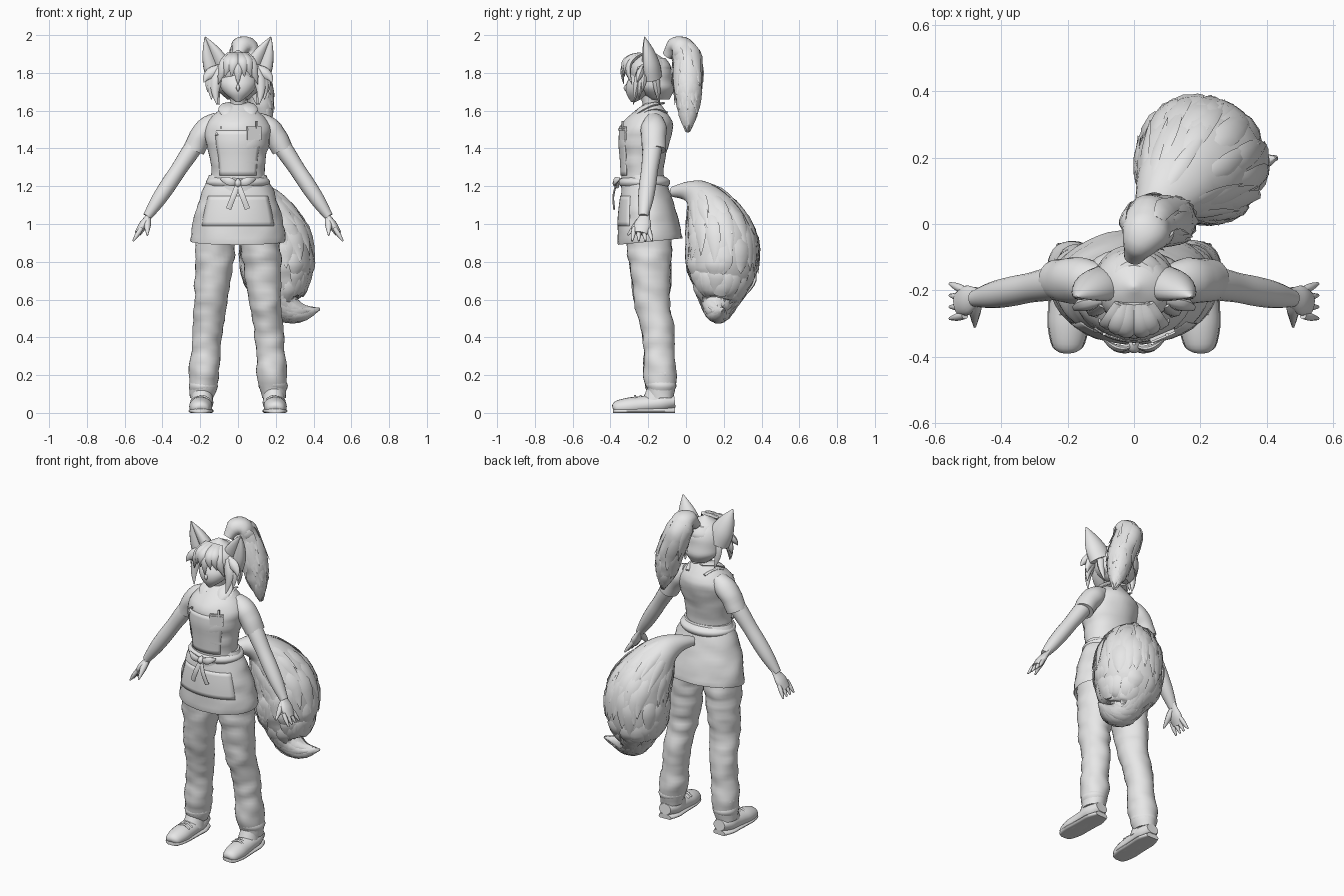
import bpy
import bmesh
import random
from math import sin, cos, pi, radians
from mathutils import Vector, noise

random.seed(4)
if "Cube" in bpy.data.objects:
    bpy.data.objects.remove(bpy.data.objects["Cube"])

grey = bpy.data.materials.new("plain grey")
grey.use_nodes = True
grey.diffuse_color = (.8, .8, .8, 1)
grey.node_tree.nodes["Principled BSDF"].inputs["Base Color"].default_value = grey.diffuse_color

ACROSS = Vector((1, 0, 0))
DEEP = Vector((0, 1, 0))


# Evenly spaced keys (x, y, z, half width, half depth) from start to end, bowed by bend
def limb(start, end, widths, flat=1, bend=(0, 0, 0)):
    last = len(widths) - 1
    keys = []
    for i, width in enumerate(widths):
        place = Vector(start).lerp(Vector(end), i / last) + Vector(bend) * sin(pi * i / last)
        keys.append((*place, width, width * flat))
    return keys


# Smooth curve through the keys
def spline(keys, steps):
    points = []
    for i, (here, there) in enumerate(zip(keys, keys[1:])):
        before, after = keys[max(i - 1, 0)], keys[min(i + 2, len(keys) - 1)]
        for step in range(steps):
            t = step / steps
            points.append([b + t * (c - a + t * (2*a - 5*b + 4*c - d + t * (3*(b - c) + d - a))) / 2
                           for a, b, c, d in zip(before, here, there, after)])
    return points + [keys[-1]]


# Elliptical ring frames along the curve, each a centre and two half axes
def frames(keys, steps=4, side=ACROSS, level=False):
    points = spline(keys, steps)
    rings, s, u = [], side, DEEP
    for i, (x, y, z, width, depth) in enumerate(points):
        if not level:
            before, after = points[max(i - 1, 0)], points[min(i + 1, len(points) - 1)]
            t = (Vector(after[:3]) - Vector(before[:3])).normalized()
            s = (s - t * s.dot(t)).normalized()
            u = t.cross(s)
        rings.append((Vector((x, y, z)), s * max(width, .001), u * max(depth, .001)))
    return rings


def at(ring, angle, scale=1):
    centre, s, u = ring
    return centre + (s * cos(angle) + u * sin(angle)) * scale


def skin(bm, rings, sides=20, shape=None, fold=0, warp=None):
    loops = []
    for ring in rings:
        loop = []
        for j in range(sides):
            angle = 2 * pi * j / sides
            p = at(ring, angle, shape(angle) if shape else 1)
            if fold:
                wave = noise.noise(Vector((p.x, p.y, p.z * 2)) * 10)
                p = ring[0].lerp(p, 1 + fold * wave)
            loop.append(bm.verts.new(warp(p) if warp else p))
        loops.append(loop)
    for low, high in zip(loops, loops[1:]):
        for j in range(sides):
            bm.faces.new((low[j - 1], low[j], high[j], high[j - 1]))
    bm.faces.new(loops[0])
    bm.faces.new(loops[-1])


def finish(name, bm, sharp=50):
    bmesh.ops.recalc_face_normals(bm, faces=bm.faces)
    mesh = bpy.data.meshes.new(name)
    bm.to_mesh(mesh)
    bm.free()
    mesh.materials.append(grey)
    mesh.shade_smooth()
    mesh.set_sharp_from_angle(angle=radians(sharp))
    ob = bpy.data.objects.new(name, mesh)
    bpy.context.collection.objects.link(ob)
    return ob


def tube(name, *paths, steps=4, side=ACROSS, level=False, **options):
    bm = bmesh.new()
    for keys in paths:
        skin(bm, frames(keys, steps, side, level), **options)
    finish(name, bm)


def pair(name, *paths, **options):
    for label, sign in (("left_", 1), ("right_", -1)):
        tube(label + name, *[[(x * sign, *rest) for x, *rest in keys] for keys in paths], **options)


# Curved panel lying over the front of a lofted body
def panel(name, rings, reach, scale):
    bm = bmesh.new()
    columns = range(-6, 7)
    rows = [[bm.verts.new(at(ring, reach * j / 6 - pi / 2, scale)) for j in columns] for ring in rings]
    for low, high in zip(rows, rows[1:]):
        for j in range(len(columns) - 1):
            bm.faces.new((low[j], low[j + 1], high[j + 1], high[j]))
    solid = finish(name, bm).modifiers.new("thickness", "SOLIDIFY")
    solid.thickness = .004


def box(name, place, size, turn=0):
    bm = bmesh.new()
    bmesh.ops.create_cube(bm, size=1)
    ob = finish(name, bm)
    ob.location, ob.scale, ob.rotation_euler.z = place, size, turn


# Scattered pointed tufts that follow the surface of a lofted body
def tufts(name, rings, first, count, length, width, lift):
    bm = bmesh.new()
    for i in range(first, len(rings) - 4):
        for j in range(count):
            if random.random() < .6:
                continue
            angle = 2 * pi * (j + random.random()) / count
            size = width * rings[i][1].length
            keys = []
            for k, (scale, share) in enumerate(((.93, .6), (1, 1), (1.01, .7), (lift, .02))):
                ring = rings[min(i + length * k // 3, len(rings) - 1)]
                keys.append((*at(ring, angle, scale), share * size, share * size / 4))
            outward = at(rings[i], angle) - rings[i][0]
            along = rings[i + 1][0] - rings[i][0]
            skin(bm, frames(keys, 2, along.cross(outward).normalized()), sides=6)
    finish(name, bm)


# Shirt, neck and collar
torso = limb((0, -.23, 1.16), (0, -.18, 1.64), (.14, .14, .15, .17, .16, .05), .8, (0, -.02, 0))
tube("shirt", torso, level=True, sides=36, fold=.05)
tube("neck", limb((0, -.18, 1.58), (0, -.2, 1.7), (.05, .04, .05)))
pair("collar", limb((.02, -.12, 1.64), (.06, -.29, 1.56), (.02, .04, .04, .004), .3, (.02, -.01, .02)), sides=10)
pair("sleeve", limb((.1, -.17, 1.55), (.235, -.17, 1.39), (.05, .068, .066, .063), .9, (.015, 0, .015)),
     side=DEEP, fold=.06)

# Arms and hands
pair("arm", limb((.2, -.17, 1.46), (.48, -.225, 1.04), (.05, .05, .045, .045, .04, .025), .95), side=DEEP)
pair("palm", limb((.45, -.21, 1.08), (.53, -.24, .95), (.02, .03, .045, .035), .5), side=DEEP)
digits = [limb((.48, -.23, 1.03), (.48, -.31, .94), (.02, .02, .013, .004))]
for i in range(4):
    y = i * .025 - .275
    digits.append(limb((.51, y, .98), (.555, y + (i - 1) * .01, .91), (.012, .012, .005)))
pair("fingers", *digits, side=DEEP, sides=8)


# Apron skirt, dipping at the front hem
def tilt_hem(p):
    p.z += (p.y + .26) * max(0, 1.1 - p.z) / 2
    return p


skirt = [(0, -.2, 1, .2, .13)]
skirt += limb((0, -.19, .9), (0, -.22, 1.26), (.25, .24, .22, .19, .15), .68)
tube("apron_skirt", skirt, level=True, sides=40, fold=.04, warp=tilt_hem)
panel("apron_pocket", frames(skirt, level=True)[8:16], .9, 1.02)
tube("waist_tie", limb((0, -.22, 1.2), (0, -.22, 1.25), (.16, .17, .165, .14), .8), level=True, sides=36)

# Bib, straps, bow and small trim
panel("bib", frames(torso, level=True)[4:15], .75, 1.02)
pair("strap", limb((.11, -.325, 1.47), (.06, -.1, 1.59), [.012] * 5, .4, (.01, 0, .065)), sides=8)
tube("bow_knot", limb((0, -.36, 1.19), (0, -.36, 1.24), (.005, .02, .005), bend=(0, -.01, 0)), sides=10)
pair("bow", limb((0, -.36, 1.21), (.09, -.35, 1.24), (.005, .01, .01, .003), 2, (0, -.02, 0)),
     limb((0, -.37, 1.21), (.05, -.38, 1.08), [.005] * 3, 3, (0, -.01, 0)), side=DEEP, sides=10)
box("badge", (.085, -.335, 1.48), (.08, .01, .07), .4)
box("badge_flap", (.087, -.34, 1.5), (.08, .01, .01), .4)
box("pen", (.1, -.335, 1.52), (.01, .01, .05), .4)
for x in (-.09, 0):
    box("shirt_button", (x, x * x - .34, 1.51), (.01, .01, .01))

# Trousers bent at the knee, with gathered cuffs
leg = limb((.11, -.2, 1), (.145, -.18, .58), (.11, .105, .095, .085), 1.1)
leg += limb((.16, -.15, .45), (.19, -.13, .08), (.08, .075, .08, .06), 1.1)
pair("trouser_leg", leg, level=True, steps=6, sides=28, fold=.12)
pair("trouser_cuff", limb((.18, -.14, .24), (.19, -.13, .11), (.07, .078, .07, .075, .06), 1.08),
     level=True, fold=.15)


def flat_base(p):
    p.z = max(p.z, 0)
    return p


# Shoes
shoe = limb((.19, -.06, .06), (.2, -.37, .025), (.04, .06, .06, .06, .06, .045), .8)
shoe.append((.2, -.385, .02, .02, .01))
pair("shoe", shoe, warp=flat_base)
pair("shoe_sole", [(x, y, .01, width * 1.05, .02) for x, y, z, width, depth in shoe], warp=flat_base)
pair("shoe_ankle", limb((.19, -.17, .05), (.19, -.14, .14), (.06, .055, .05), 1.2), level=True)
pair("laces", *[limb((.15, y, .07), (.23, y, .07), [.006] * 3, bend=(0, 0, .02)) for y in (-.24, -.27)],
     side=DEEP, sides=8)

# Head and ears
tube("face", limb((0, -.28, 1.645), (0, -.17, 1.88), (.01, .07, .1, .1, .1, .06), bend=(0, .02, 0)),
     level=True, sides=28)
tube("nose", limb((0, -.31, 1.74), (0, -.31, 1.7), (.004, .01, .004), bend=(0, -.01, 0)), sides=8)
tube("hair_cap", limb((0, -.14, 1.66), (0, -.19, 1.92), (.06, .11, .12, .12, .09, .005), .9, (0, -.02, 0)),
     level=True, sides=30, fold=.05)
pair("ear", limb((.09, -.19, 1.78), (.174, -.22, 1.99), (.075, .07, .045, .004), .85),
     sides=24, shape=lambda angle: 1 - .8 * max(0, -sin(angle)) ** 3)

# Fringe and locks framing the face
fringe = []
for i in range(7):
    x = (i - 3) * .035
    tip = (x, x * x * 4 - .33, 1.78 - (i % 3 == 0) * .04)
    fringe.append(limb((x * .4, -.24, 1.9), tip, (.02, .03, .03, .02, .002), .5, (0, -.04, .02)))
tube("fringe", *fringe, sides=8)
tips = [(.11, -.28, 1.63), (.18, -.26, 1.75), (.16, -.23, 1.7), (.14, -.25, 1.66), (.1, -.14, 1.63)]
pair("side_locks", *[limb((.09, tip[1] / 2 - .1, 1.83), tip, (.02, .03, .02, .002), .7, (.02, 0, 0))
                     for tip in tips], sides=8)

# Ponytail
pony = limb((0, -.1, 1.89), (.05, .01, 1.87), (.03, .05, .075, .08), .9, (0, 0, .06))
pony += limb((.1, .01, 1.74), (.155, .01, 1.49), (.075, .065, .045, .003))
tube("ponytail", pony, fold=.15)
tufts("ponytail_locks", frames(pony), 5, 6, 8, .4, 1.2)

# Bushy tail
tail = limb((0, -.07, 1.17), (.2, .19, .9), (.03, .06, .105, .16, .195), .92, (0, .03, .1))
tail += limb((.21, .19, .75), (.24, .17, .57), (.19, .15, .09), .92)
tail += limb((.33, .17, .53), (.43, .2, .55), (.05, .003))
tube("tail", tail, sides=28, fold=.05)
tufts("tail_fur", frames(tail), 7, 11, 6, .24, 1.06)
